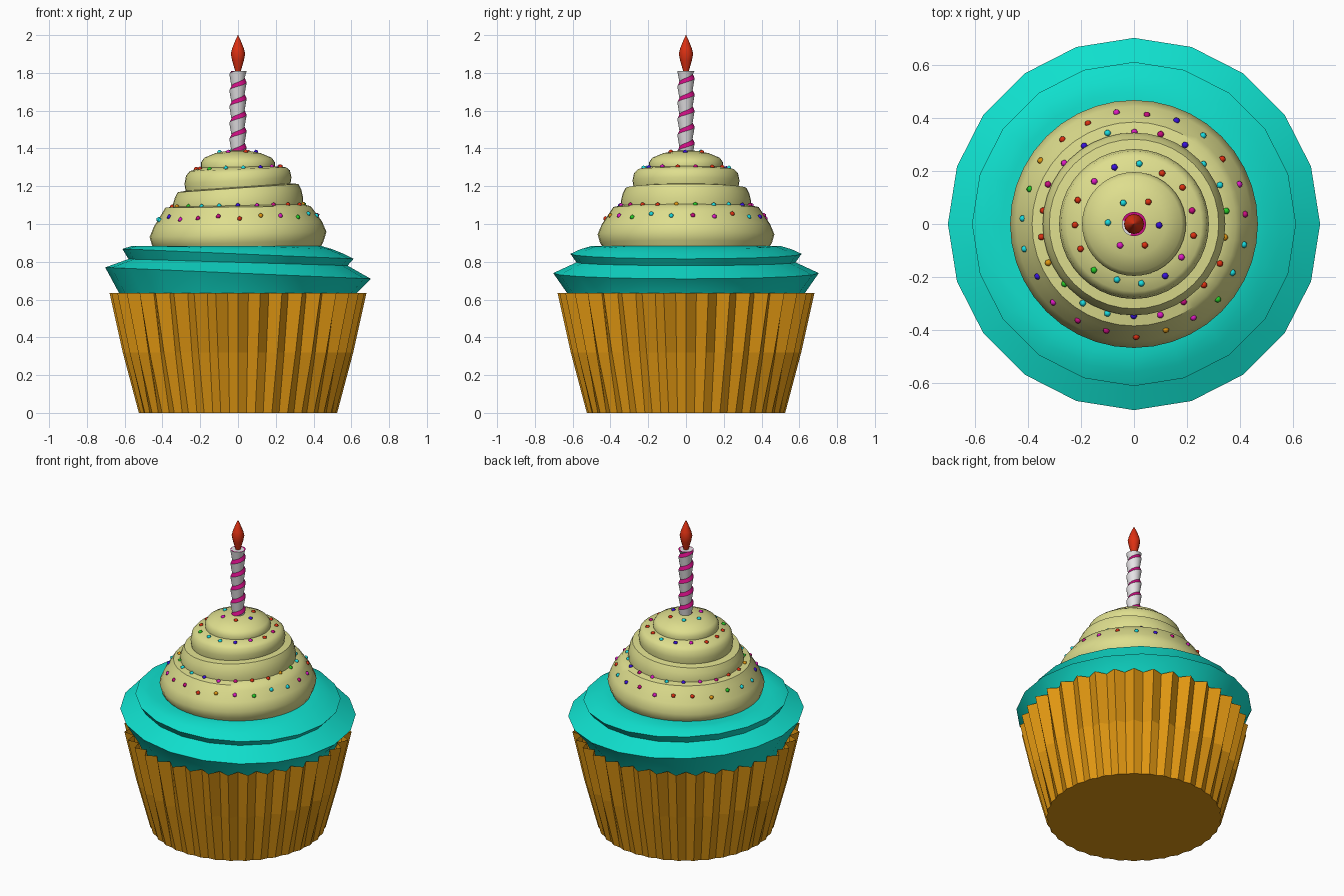
import bpy, bmesh, math
from mathutils import Vector, Matrix
from mathutils.bvhtree import BVHTree

if "Cube" in bpy.data.objects:
    bpy.data.objects.remove(bpy.data.objects["Cube"])

TAU = 2 * math.pi


def material(name, r, g, b):
    m = bpy.data.materials.new(name)
    m.diffuse_color = (r, g, b, 1)
    m.use_nodes = True
    m.node_tree.nodes["Principled BSDF"].inputs["Base Color"].default_value = m.diffuse_color
    return m


GOLD = material("gold", 0.75, 0.31, 0.006)
TEAL = material("teal", 0.005, 0.75, 0.62)
CREAM = material("cream", 0.73, 0.73, 0.27)
WHITE = material("white", 0.80, 0.78, 0.80)
STRIPE = material("magenta", 0.60, 0.004, 0.22)
RED = material("red", 0.72, 0.03, 0.006)
CYAN = material("cyan", 0.01, 0.72, 0.75)
BLUE = material("blue", 0.04, 0.005, 0.72)
GREEN = material("green", 0.02, 0.60, 0.02)
PINK = material("pink", 0.75, 0.01, 0.55)


def finish(name, bm, mats, angle=None):
    bmesh.ops.recalc_face_normals(bm, faces=bm.faces)
    me = bpy.data.meshes.new(name)
    bm.to_mesh(me)
    bm.free()
    for m in mats:
        me.materials.append(m)
    if angle:
        me.polygons.foreach_set("use_smooth", [True] * len(me.polygons))
        me.set_sharp_from_angle(angle=math.radians(angle))
    ob = bpy.data.objects.new(name, me)
    bpy.context.collection.objects.link(ob)
    return ob


def loft(rings, n, point, cap_bottom=True, cap_top=True):
    """Join closed loops; point(ring, step) gives each position."""
    bm = bmesh.new()
    loops = [[bm.verts.new(point(r, i)) for i in range(n)] for r in rings]
    for a, b in zip(loops, loops[1:]):
        for i in range(n):
            j = (i + 1) % n
            bm.faces.new((a[i], a[j], b[j], b[i]))
    if cap_bottom:
        bm.faces.new(loops[0][::-1])
    if cap_top:
        bm.faces.new(loops[-1])
    return bm


def tilted(n, zmax=9):
    """Ring point for (radius, height, slope along x)."""
    def point(ring, i):
        r, z, t = ring
        a = TAU * i / n
        return (r * math.cos(a), r * math.sin(a), min(zmax, z + t * r * math.cos(a)))
    return point


# Pleated paper wrapper: round at the foot, zigzag at the rim
N = 72
def pleat(ring, i):
    outer, inner, z = ring
    r = inner if i % 2 else outer
    return (r * math.cos(TAU * i / N), r * math.sin(TAU * i / N), z)

finish("wrapper", loft([(0.525, 0.515, 0), (0.61, 0.578, 0.32), (0.68, 0.63, 0.635)],
                       N, pleat, cap_top=False), [GOLD])

# Teal lower icing: tilted 20-sided rim, flattened on top
finish("lower_icing",
       loft([(0.57, 0.50, 0), (0.63, 0.635, 0), (0.703, 0.74, -0.043),
             (0.58, 0.797, -0.03), (0.612, 0.842, -0.043), (0.56, 0.866, -0.043),
             (0.50, 0.888, -0.043), (0.44, 0.91, -0.043), (0.30, 0.91, 0)],
            20, tilted(20, 0.884)), [TEAL], 35)

# Cream swirl: stacked bulging layers, each slightly tilted
swirl = [(0.43, 0.86, 0), (0.455, 0.90, 0.03), (0.468, 0.945, 0.03), (0.445, 1.0, 0.03),
         (0.405, 1.06, 0.02), (0.385, 1.09, 0.01), (0.345, 1.098, 0.02),
         (0.345, 1.12, 0.05), (0.335, 1.16, 0.07), (0.32, 1.19, 0.07),
         (0.278, 1.195, 0.07), (0.283, 1.23, 0.06), (0.275, 1.27, 0.05),
         (0.255, 1.29, 0.04), (0.195, 1.302, 0.02), (0.196, 1.325, 0),
         (0.18, 1.35, 0), (0.12, 1.375, 0), (0.06, 1.387, 0), (0.01, 1.39, 0)]
cream_bm = loft(swirl, 40, tilted(40))
tree = BVHTree.FromBMesh(cream_bm)
finish("cream_swirl", cream_bm, [CREAM], 40)

# Twisted candle: one helical ridge whose upper ledge is magenta
LOW, HIGH, SEG, PITCH = 1.36, 1.81, 20, 0.086
bm = bmesh.new()
steps = SEG * 7
cols = []
for s in range(steps + 1):
    a = TAU * s / SEG
    base = LOW - PITCH * 1.2 + PITCH * s / SEG
    cols.append([bm.verts.new((r * math.cos(a), r * math.sin(a),
                               min(HIGH, max(LOW, base + dz * PITCH))))
                 for r, dz in ((0.035, 0), (0.046, 0.74), (0.035, 1.0))])
for p, q in zip(cols, cols[1:]):
    for k in range(2):
        f = bm.faces.new((p[k], q[k], q[k + 1], p[k + 1]))
        f.material_index = k
cap = [bm.verts.new((0.04 * math.cos(TAU * i / SEG), 0.04 * math.sin(TAU * i / SEG), HIGH))
       for i in range(SEG)]
bm.faces.new(cap)
bmesh.ops.dissolve_degenerate(bm, dist=1e-5, edges=bm.edges)
finish("candle", bm, [WHITE, STRIPE], 35)

# Flame
finish("flame", loft([(0.012, 1.80, 0), (0.018, 1.82, 0), (0.031, 1.865, 0), (0.038, 1.90, 0),
                      (0.031, 1.93, 0), (0.015, 1.97, 0), (0.001, 2.0, 0)],
                     12, tilted(12)), [RED], 40)

# Sprinkles: rings of tiny beads dropped onto the cream
beads = {"r": RED, "m": PINK, "c": CYAN, "b": BLUE, "g": GREEN, "o": GOLD, "p": STRIPE}
keys = list(beads)
bm = bmesh.new()
for radius, start, order in ((0.42, 5, "pmrcbpmrrogccbmppromgccb"[:23]),
                             (0.352, 8, "gccbpmcbmprrogccbmprro"),
                             (0.225, 13, "prrcbmrrrgccbmr"),
                             (0.095, -3, "brccmr")):
    for i, key in enumerate(order):
        a = math.radians(start + 360 * i / len(order))
        r = radius + 0.006 * math.sin(i * 2.3)
        hit, normal, _, _ = tree.ray_cast(Vector((r * math.cos(a), r * math.sin(a), 3)),
                                          Vector((0, 0, -1)))
        if hit is None:
            continue
        made = bmesh.ops.create_icosphere(bm, subdivisions=1, radius=0.014,
                                          matrix=Matrix.Translation(hit))
        for f in {f for v in made["verts"] for f in v.link_faces}:
            f.material_index = keys.index(key)
finish("sprinkles", bm, list(beads.values()), 60)
